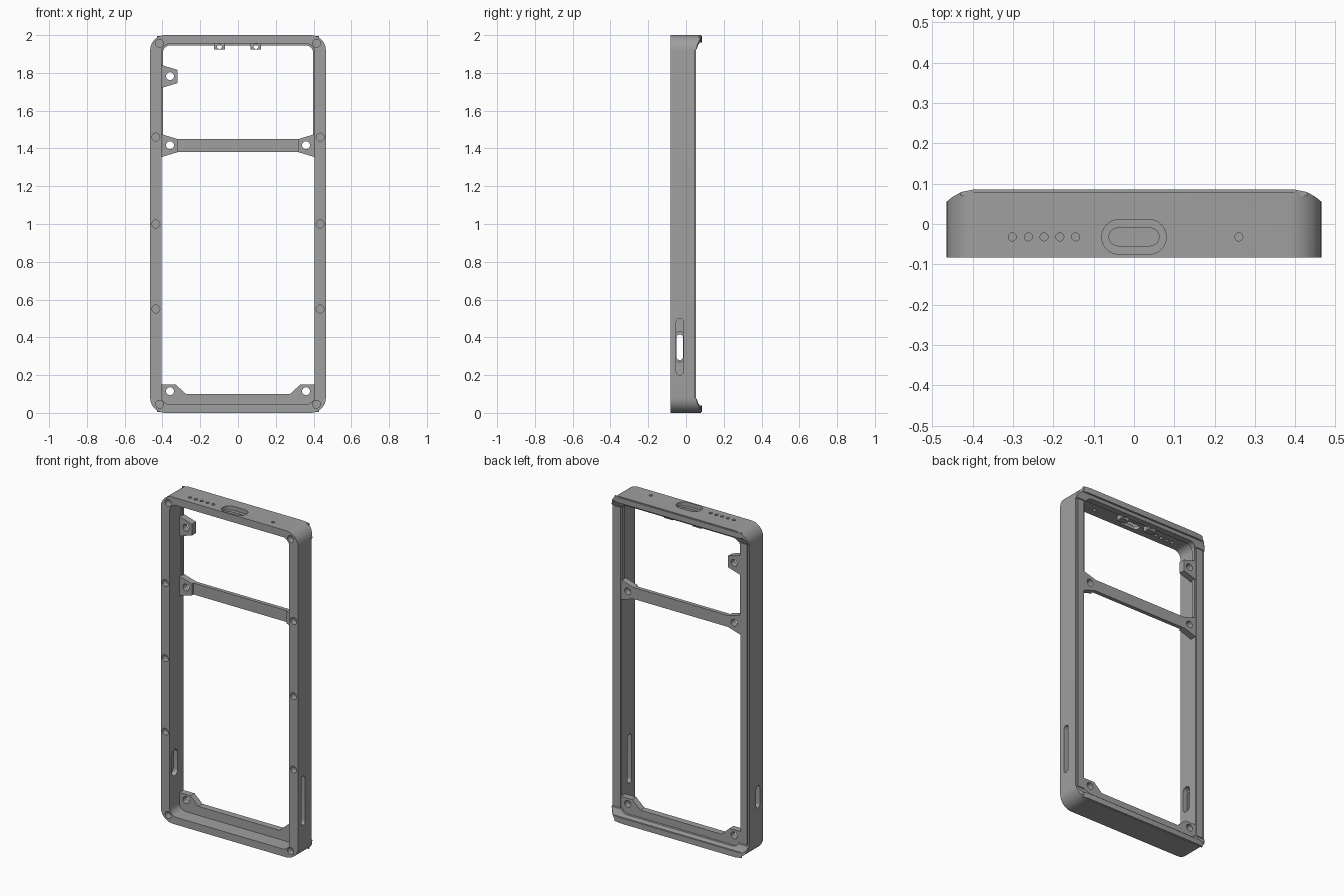
import bpy, bmesh
from math import sin, cos, pi, radians

if "Cube" in bpy.data.objects:
    bpy.data.objects.remove(bpy.data.objects["Cube"])

grey = bpy.data.materials.new("satin grey")
grey.use_nodes = True
colour = (0.35, 0.35, 0.35, 1)
grey.diffuse_color = colour
grey.node_tree.nodes["Principled BSDF"].inputs["Base Color"].default_value = colour


def rounded(u0, u1, v0, v1, r, steps=10):
    """Outline of a rounded rectangle; also gives slots and circles."""
    pts = []
    corners = [(u1 - r, v1 - r), (u0 + r, v1 - r), (u0 + r, v0 + r), (u1 - r, v0 + r)]
    for i, (cu, cv) in enumerate(corners):
        for k in range(steps + 1):
            a = pi / 2 * (i + k / steps)
            p = (cu + r * cos(a), cv + r * sin(a))
            if not pts or abs(p[0] - pts[-1][0]) + abs(p[1] - pts[-1][1]) > 1e-5:
                pts.append(p)
    if abs(pts[0][0] - pts[-1][0]) + abs(pts[0][1] - pts[-1][1]) < 1e-5:
        pts.pop()
    return pts


def circle(u, v, r):
    return rounded(u - r, u + r, v - r, v + r, r, 5)


def rect(u0, u1, v0, v1):
    return [(u0, v0), (u1, v0), (u1, v1), (u0, v1)]


def prism(name, pts, axis, a, b):
    """Extrude an outline along an axis from a to b."""
    place = {"x": lambda u, v, w: (w, u, v),
             "y": lambda u, v, w: (u, w, v),
             "z": lambda u, v, w: (u, v, w)}[axis]
    bm = bmesh.new()
    low = [bm.verts.new(place(u, v, a)) for u, v in pts]
    high = [bm.verts.new(place(u, v, b)) for u, v in pts]
    n = len(pts)
    bm.faces.new(low)
    bm.faces.new(high)
    for i in range(n):
        j = (i + 1) % n
        bm.faces.new((low[i], low[j], high[j], high[i]))
    bmesh.ops.recalc_face_normals(bm, faces=bm.faces)
    me = bpy.data.meshes.new(name)
    bm.to_mesh(me)
    bm.free()
    me.materials.append(grey)
    ob = bpy.data.objects.new(name, me)
    bpy.context.collection.objects.link(ob)
    return ob


def combine(ob, pts, axis, a, b, mode="DIFFERENCE"):
    """Boolean a prism with a part, then drop the helper."""
    tool = prism("cutter", pts, axis, a, b)
    mod = ob.modifiers.new("cut", "BOOLEAN")
    mod.operation, mod.solver, mod.object = mode, "EXACT", tool
    bpy.context.view_layer.objects.active = ob
    bpy.ops.object.modifier_apply(modifier=mod.name)
    bpy.data.objects.remove(tool)


def mirrored(pts):
    return pts + [(-u, v) for u, v in reversed(pts)]


# Outer shell: rounded plan, curved back corners, raised ends
frame = prism("frame", rounded(-0.465, 0.465, 0, 2, 0.08), "y", -0.083, 0.12)
back_curve = [(0.5, -0.2), (0.5, 0.02), (0.465, 0.055), (0.452, 0.066),
              (0.435, 0.076), (0.415, 0.08)]
combine(frame, mirrored(back_curve), "z", -0.1, 2.1, "INTERSECT")
half = [(0.15, 0.03), (0.08, 0.03), (0.066, 0.05), (0.056, 0.075), (0.048, 0.08)]
notch = half + [(y, 2 - z) for y, z in reversed(half)]
combine(frame, notch, "x", -0.6, 0.6)

# Main opening, narrower lip at the upper back
combine(frame, rounded(-0.405, 0.405, 0.045, 1.955, 0.045), "y", -0.2, 0.025)
combine(frame, rounded(-0.398, 0.398, 0.055, 1.946, 0.04), "y", 0.015, 0.2)
combine(frame, rect(-0.405, 0.405, 0.1, 1.41), "y", 0.01, 0.21)

# Blind screw holes in the front rim
for s in (-1, 1):
    for x, z in ((0.435, 1.46), (0.435, 1.0), (0.435, 0.55), (0.415, 1.957), (0.415, 0.046)):
        combine(frame, circle(s * x, z, 0.021), "y", -0.1, -0.045)

# Side slots, the one on the right with an inner recess
combine(frame, rounded(-0.052, -0.014, 0.2, 0.5, 0.019), "x", 0.35, 0.5)
combine(frame, rounded(-0.051, -0.015, 0.28, 0.415, 0.018), "x", -0.5, -0.35)
combine(frame, rounded(-0.061, -0.005, 0.27, 0.43, 0.028), "x", -0.435, -0.35)

# Port and small round holes in the top end
combine(frame, rounded(-0.08, 0.08, -0.075, 0.011, 0.043), "z", 1.975, 2.1)
combine(frame, rounded(-0.062, 0.062, -0.054, -0.01, 0.022), "z", 1.9, 2.1)
for x in (-0.302, -0.262, -0.223, -0.184, -0.145, 0.26):
    combine(frame, circle(x, -0.032, 0.01), "z", 1.9, 2.1)

parts = [frame]

# Thin raised lips on the back of the rails and ends
for s, side in ((1, "left"), (-1, "right")):
    x0, x1 = sorted((s * 0.407, s * 0.452))
    parts.append(prism(side + "_rail_lip", rect(x0, x1, 0.08, 1.92), "y", 0.04, 0.054))
for name, z0, z1 in (("top_end_lip", 1.962, 1.995), ("bottom_end_lip", 0.005, 0.038)):
    lip = [(0.43, 0.07), (0.43, 0.079), (0.4, 0.085)]
    parts.append(prism(name, mirrored(lip), "z", z0, z1))

# Screw lugs on the side walls
def lug(name, s, z):
    outline = [(s * 0.41, z + 0.06), (s * 0.32, z + 0.033),
               (s * 0.32, z - 0.037), (s * 0.41, z - 0.064)]
    ob = prism(name, outline, "y", 0.01, 0.05)
    combine(ob, circle(s * 0.36, z, 0.021), "y", -0.1, 0.2)
    parts.append(ob)


lug("left_bar_lug", 1, 1.417)
lug("right_bar_lug", -1, 1.417)
lug("upper_right_lug", -1, 1.783)

# Cross bar between the lugs
parts.append(prism("cross_bar", rect(-0.325, 0.325, 1.38, 1.45), "y", 0.025, 0.049))

# Bottom shelf with corner lugs
shelf = prism("bottom_shelf", mirrored([(-0.41, 0.04), (-0.41, 0.15), (-0.33, 0.15), (-0.275, 0.1)]),
              "y", 0.01, 0.05)
for s in (-1, 1):
    combine(shelf, circle(s * 0.36, 0.115, 0.021), "y", -0.1, 0.2)
parts.append(shelf)

# Small tabs under the top end
for x, side in ((-0.098, "right"), (0.095, "left")):
    tab = prism(side + "_top_tab", rect(x - 0.028, x + 0.028, 1.924, 1.965), "y", 0.0, 0.035)
    combine(tab, circle(x, 1.94, 0.013), "y", -0.1, 0.2)
    parts.append(tab)

# Smooth the rounded walls, keep edges sharp
bpy.ops.object.select_all(action="DESELECT")
for ob in parts:
    ob.select_set(True)
bpy.context.view_layer.objects.active = frame
bpy.ops.object.shade_smooth_by_angle(angle=radians(25))
